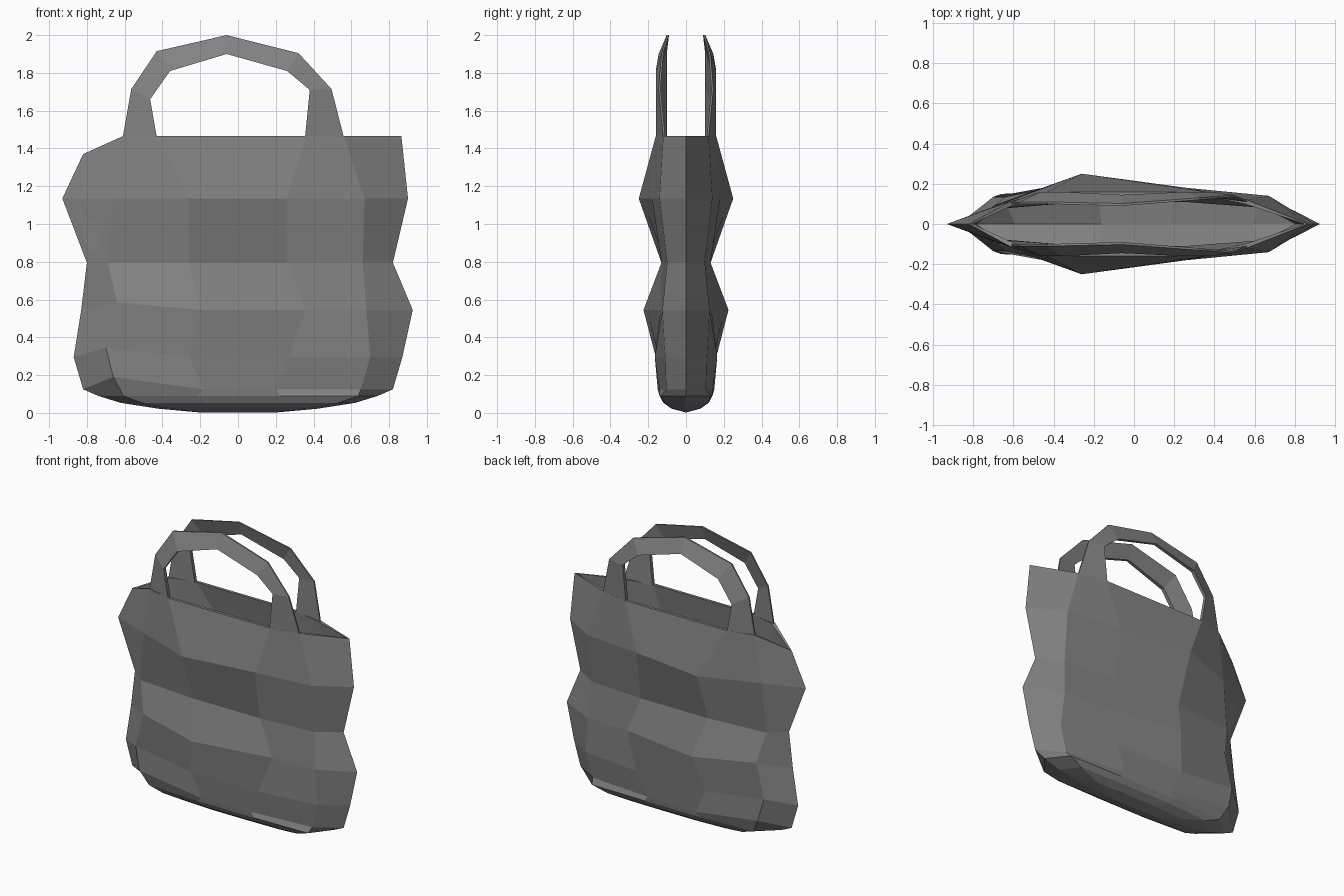
import bpy, bmesh

# Dark grey cloth
cloth = bpy.data.materials.new("dark_cloth")
cloth.diffuse_color = (0.225, 0.225, 0.225, 1)


def finish(name, verts, faces):
    """Mirror the front half to the back, weld the seam and make an object."""
    bm = bmesh.new()
    for s in (-1, 1):
        vs = [bm.verts.new((x, y * s, z)) for x, y, z in verts]
        for f in faces:
            bm.faces.new([vs[i] for i in f])
    bmesh.ops.remove_doubles(bm, verts=bm.verts, dist=0.0005)
    bmesh.ops.dissolve_degenerate(bm, edges=bm.edges, dist=0.0005)
    bmesh.ops.recalc_face_normals(bm, faces=bm.faces)
    me = bpy.data.meshes.new(name)
    bm.to_mesh(me)
    bm.free()
    me.materials.append(cloth)
    ob = bpy.data.objects.new(name, me)
    bpy.context.collection.objects.link(ob)
    return ob


def grid_faces(rows, cols, wrap=False):
    n = cols if wrap else cols - 1
    return [(r * cols + c, r * cols + (c + 1) % cols,
             (r + 1) * cols + (c + 1) % cols, (r + 1) * cols + c)
            for r in range(rows - 1) for c in range(n)]


# Cloth panel rows, bottom to top: height, six x positions, four depths
panel = [
    (0.125, (-0.82, -0.66, -0.18, 0.20, 0.65, 0.82), (0.15, 0.15, 0.14, 0.105)),
    (0.295, (-0.87, -0.70, -0.26, 0.27, 0.70, 0.87), (0.135, 0.16, 0.165, 0.11)),
    (0.545, (-0.83, -0.64, -0.20, 0.36, 0.68, 0.925), (0.135, 0.225, 0.135, 0.125)),
    (0.795, (-0.80, -0.69, -0.26, 0.26, 0.66, 0.82), (0.095, 0.13, 0.13, 0.10)),
    (1.135, (-0.93, -0.66, -0.26, 0.26, 0.67, 0.90), (0.10, 0.25, 0.18, 0.14)),
    (1.465, (-0.82, -0.61, -0.43, 0.36, 0.56, 0.865), (0.115, 0.16, 0.16, 0.12)),
]
# Uneven heights: (row, column) -> z
height = {(0, 1): 0.19, (1, 1): 0.345, (2, 1): 0.585, (5, 0): 1.37}

outer = []
for r, (z, xs, ys) in enumerate(panel):
    outer.append([(x, y, height.get((r, c), z))
                  for c, (x, y) in enumerate(zip(xs, (0, *ys, 0)))])

# Rounded base rows, lowest first
base = []
for z, w, d in ((0.002, 0.20, 0), (0.022, 0.42, 0.075),
                (0.053, 0.62, 0.12), (0.09, 0.74, 0.14)):
    base.append([(w * u, d * v, z) for u, v in
                 zip((-1, -0.82, -0.29, 0.30, 0.86, 1), (0, 0.85, 1, 1, 0.95, 0))])

# Lining rows, from the rim down to the closed floor
lining = [[(x * 0.98, max(y - 0.02, 0), z) for x, y, z in row]
          for row in reversed(outer)]
floor = [(x * 0.9, 0, 0.11) for x, y, z in outer[0]]

rows = base + outer + lining + [floor]
finish("bag_body", [p for row in rows for p in row], grid_faces(len(rows), 6))

# Handles: outer edge (x, z), inner edge (x, z),
# then depths: outer front, inner front, inner back, outer back
stations = [
    (-0.61, 1.46, -0.43, 1.46, 0.11, 0.16, 0.135, 0.10),
    (-0.565, 1.715, -0.465, 1.66, 0.11, 0.16, 0.135, 0.10),
    (-0.43, 1.915, -0.36, 1.81, 0.11, 0.16, 0.135, 0.10),
    (-0.06, 2.00, -0.06, 1.90, 0.102, 0.145, 0.125, 0.09),
    (0.32, 1.905, 0.26, 1.81, 0.13, 0.16, 0.135, 0.12),
    (0.495, 1.715, 0.38, 1.71, 0.145, 0.16, 0.135, 0.135),
    (0.56, 1.46, 0.355, 1.46, 0.12, 0.16, 0.135, 0.11),
]
ring = []
for xo, zo, xi, zi, of, inf, inb, ob in stations:
    ring += [(xo, of, zo), (xi, inf, zi), (xi, inb, zi), (xo, ob, zo)]
ends = [(0, 1, 2, 3), (24, 25, 26, 27)]
finish("handles", ring, grid_faces(7, 4, True) + ends)
